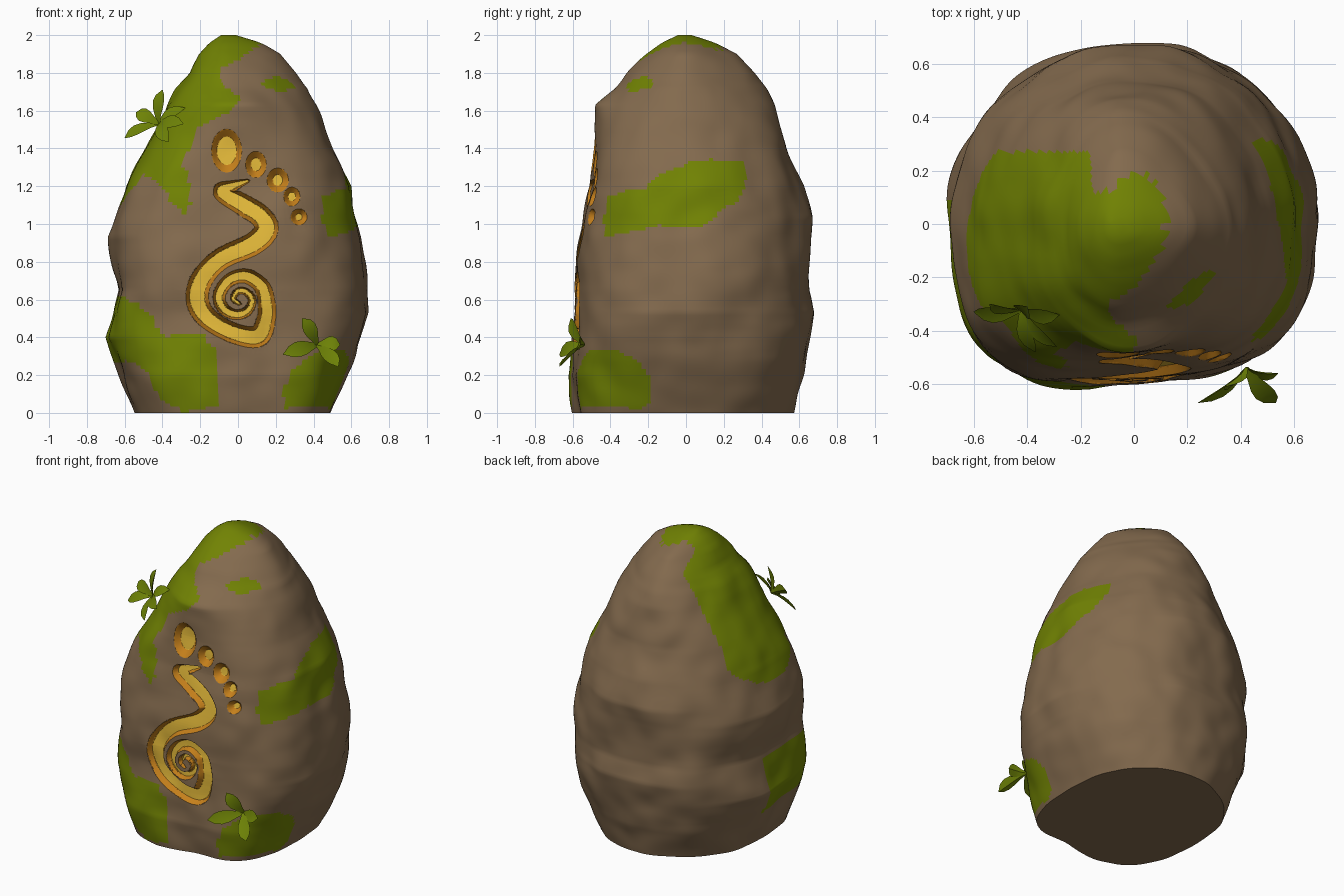
import bpy, bmesh, math
from mathutils import Vector, noise
from mathutils.kdtree import KDTree

if "Cube" in bpy.data.objects:
    bpy.data.objects.remove(bpy.data.objects["Cube"])


def material(name, rgb):
    m = bpy.data.materials.new(name)
    m.diffuse_color = (*rgb, 1)
    m.use_nodes = True
    m.node_tree.nodes["Principled BSDF"].inputs["Base Color"].default_value = m.diffuse_color
    return m


STONE = material("brown stone", (0.228, 0.145, 0.076))
MOSS = material("moss green", (0.165, 0.225, 0.001))
GOLD = material("gold", (0.78, 0.49, 0.042))
ORANGE = material("dark orange", (0.56, 0.215, 0.011))
LEAF = material("leaf green", (0.155, 0.225, 0.002))


def make_object(name, bm, mats, angle):
    me = bpy.data.meshes.new(name)
    bm.to_mesh(me)
    bm.free()
    for m in mats:
        me.materials.append(m)
    ob = bpy.data.objects.new(name, me)
    bpy.context.collection.objects.link(ob)
    bpy.ops.object.select_all(action='DESELECT')
    ob.select_set(True)
    bpy.context.view_layer.objects.active = ob
    bpy.ops.object.shade_smooth_by_angle(angle=math.radians(angle))
    return ob


def skin(bm, loops):
    """Join closed vertex loops into a capped solid."""
    rows = [[bm.verts.new(p) for p in loop] for loop in loops]
    n = len(rows[0])
    for a, b in zip(rows, rows[1:]):
        for k in range(n):
            bm.faces.new((a[k], a[(k + 1) % n], b[(k + 1) % n], b[k]))
    bm.faces.new(rows[0])
    bm.faces.new(rows[-1])


# Boulder outline: height, left, right, front, back
PROFILE = [
    (0, -.54, .50, -.58, .56), (.2, -.62, .58, -.61, .62), (.4, -.70, .66, -.59, .66),
    (.53, -.66, .695, -.58, .685), (.65, -.63, .68, -.58, .655), (.93, -.69, .64, -.55, .66),
    (1.03, -.66, .62, -.54, .67), (1.2, -.60, .59, -.51, .62), (1.4, -.50, .49, -.49, .53),
    (1.63, -.38, .415, -.475, .465), (1.72, -.32, .38, -.37, .42), (1.8, -.25, .31, -.31, .36),
    (1.9, -.20, .22, -.20, .27), (1.96, -.15, .12, -.12, .16), (2.0, -.09, -.01, -.04, .03)]


def profile_at(z):
    for a, b in zip(PROFILE, PROFILE[1:]):
        if z <= b[0]:
            t = (z - a[0]) / (b[0] - a[0])
            return [p + (q - p) * t for p, q in zip(a[1:], b[1:])]
    return PROFILE[-1][1:]


def ring(z, n=160):
    exact = profile_at(z)
    span = min(.25, z, 2 - z)
    around = [profile_at(z + span * k / 4) for k in range(-4, 5)]
    soft = [sum(col) / 9 for col in zip(*around)]
    top = max(0, min(1, (z - 1.15) / .5))
    ax = -.05 * max(0, (z - 1.2) / .8)              # axis leans to the summit
    pts = []
    for i in range(n):
        t = math.tau * (i + .5) / n
        c, s = math.cos(t), math.sin(t)
        e = 3.1 - .9 * top if s < 0 else 2.2 - .2 * top
        k = (abs(c) ** e + abs(s) ** e) ** (-1 / e)
        ix, iy = (1 if c > 0 else 0), (3 if s > 0 else 2)
        # Bumps of the outline fade away from its own direction
        rx = soft[ix] + (exact[ix] - soft[ix]) * c ** 4 - ax
        ry = soft[iy] + (exact[iy] - soft[iy]) * s ** 4
        p = Vector((ax + abs(c) * k * rx, abs(s) * k * ry, z))
        if s < 0:                                   # front face turns slightly
            p.y += .07 * p.x * -s
        d = noise.noise(p * 3.1) * .024 + noise.noise(p * 6.5 + Vector((5, 2, 1))) * .012
        d *= min(1, (exact[1] - exact[0]) * 1.5)
        p.x += c * d
        p.y += s * d
        pts.append(p)
    return pts


def inside(u, v, poly):
    hit = False
    for (x1, y1), (x2, y2) in zip(poly, poly[1:] + poly[:1]):
        if (y1 > v) != (y2 > v) and u < (x2 - x1) * (v - y1) / (y2 - y1) + x1:
            hit = not hit
    return hit


# Moss outlines: (x, z) for the front patches, (y, z) for the side patches
CROWN = [(-.4, 2.1), (.13, 2.1), (.12, 1.95), (0, 1.87), (-.1, 1.82), (-.08, 1.73), (.02, 1.67),
         (-.05, 1.59), (-.22, 1.51), (-.25, 1.4), (-.3, 1.34), (-.25, 1.2), (-.26, 1.03), (-.34, 1.1),
         (-.42, 1.23), (-.5, 1.26), (-.58, 1.16), (-.62, 1.1), (-.8, 1.1)]
LOW_LEFT = [(-.8, .5), (-.7, .62), (-.6, .62), (-.49, .54), (-.38, .41), (-.18, .41), (-.12, .33),
            (-.1, .17), (-.11, .04), (-.28, 0), (-.41, .07), (-.47, .2), (-.55, .27), (-.8, .26)]
SPOT = [(.12, 1.73), (.15, 1.77), (.23, 1.78), (.31, 1.73), (.29, 1.71), (.2, 1.7)]
SIDE = [(-.44, 1.02), (-.41, 1.14), (-.35, 1.17), (-.22, 1.19), (-.1, 1.28), (.02, 1.32),
        (.15, 1.34), (.31, 1.33), (.33, 1.23), (.27, 1.12), (.2, 1.08), (.12, 1.0), (0, .98),
        (-.14, .99), (-.28, .96), (-.43, .93)]
LOW_RIGHT_FRONT = [(.25, .03), (.235, .12), (.3, .24), (.42, .32), (.9, .36), (.9, .0), (.35, .01)]
LOW_RIGHT_SIDE = [(-.8, .36), (-.5, .36), (-.38, .34), (-.26, .28), (-.19, .18), (-.2, .02),
                  (-.4, .03), (-.8, .03)]


def mossy(p):
    w = noise.noise(p * 16) * .012
    x, y, z = p.x + w, p.y - w, p.z + w
    back = .27 if x < -.16 else .12 if x < -.06 else .19 - .9 * max(0, x - .04)
    return (inside(x, z, CROWN) and y < back
            or inside(x, z, LOW_LEFT) and y < .1
            or inside(x, z, SPOT) and y < 0
            or inside(y, z, SIDE) and x > .3
            or inside(x, z, LOW_RIGHT_FRONT) and inside(y, z, LOW_RIGHT_SIDE))


def smooth_path(pts, steps=12):
    v = [Vector(p) for p in pts]
    v = [2 * v[0] - v[1]] + v + [2 * v[-1] - v[-2]]
    out = []
    for a, b, c, d in zip(v, v[1:], v[2:], v[3:]):
        for i in range(steps):
            t = i / steps
            out.append(.5 * (2 * b + (c - a) * t + (2 * a - 5 * b + 4 * c - d) * t * t
                             + (3 * b - a - 3 * c + d) * t ** 3))
    return out + [v[-2]]


# Winding groove: x, z, half width
GROOVE = smooth_path([
    (.05, 1.228, .01), (-.03, 1.2, .03), (-.085, 1.17, .046), (.02, 1.105, .056), (.12, 1.04, .058),
    (.15, .97, .062), (.08, .895, .06), (-.09, .815, .056), (-.19, .71, .058), (-.215, .6, .06),
    (-.165, .505, .055), (-.03, .425, .053), (.105, .405, .056), (.15, .5, .049), (.15, .58, .047),
    (.125, .67, .042), (.04, .725, .038), (-.05, .70, .034), (-.1, .62, .032), (-.075, .55, .03),
    (-.01, .52, .027), (.05, .54, .024), (.075, .595, .021), (.045, .64, .019), (0, .645, .017),
    (-.025, .605, .015), (.005, .58, .011)])
# Toe pits: x, z, half width, half height
TOES = ((-.06, 1.388, .08, .115), (.095, 1.315, .055, .07), (.21, 1.232, .057, .064),
        (.285, 1.145, .043, .05), (.322, 1.037, .043, .043))
DEPTH = .034
groove_tree = KDTree(len(GROOVE))
for i, p in enumerate(GROOVE):
    groove_tree.insert((p.x, p.y, 0), i)
groove_tree.balance()


def carving(x, z):
    """Distance to the carved edge (negative inside), wall width, outward direction."""
    best = (9, .018, 0, 0)
    for co, i, d in groove_tree.find_n((x, z, 0), 10):
        w = GROOVE[i].z
        if d - w < best[0]:
            k = max(d, 1e-6)
            best = (d - w, min(.02, .42 * w), (x - co.x) / k, (z - co.y) / k)
    tip = max(.6 * (x - .125) - (z - .35), abs(x - .11) * 1.6 - (z - .345)) * .6
    if tip < best[0] and z < .42 and tip < .03:     # pointed heel below the coil
        best = (tip, .02, 0, -1)
    for cx, cz, a, b in TOES:
        dx, dz = x - cx, z - cz
        d = (math.hypot(dx / a, dz / b) - 1) * (a + b) / 2
        if d < best[0]:
            k = max(math.hypot(dx, dz), 1e-6)
            best = (d, min(.034, .58 * a), dx / k, dz / k)
    return best


# Boulder body with moss
bm = bmesh.new()
skin(bm, [ring(2 * i / 120) for i in range(121)])
bmesh.ops.recalc_face_normals(bm, faces=bm.faces[:])
for f in bm.faces:
    f.material_index = int(f.normal.z > -.99 and mossy(f.calc_center_median()))

# Finer faces where the symbol is carved
edges = set()
for f in bm.faces:
    c = f.calc_center_median()
    if len(f.verts) == 4 and c.y < -.3 and f.normal.y < -.3 and carving(c.x, c.z)[0] < .03:
        edges.update(f.edges)
bmesh.ops.subdivide_edges(bm, edges=list(edges), cuts=3, use_grid_fill=True)
bmesh.ops.triangulate(bm, faces=bm.faces[:])

# Carve: orange sloping walls and a golden floor
for v in bm.verts:
    if v.co.y < -.3 and abs(v.co.x) < .45 and .3 < v.co.z < 1.55:
        d, wall, gx, gz = carving(v.co.x, v.co.z)
        for edge in (0, -wall):
            if abs(d - edge) < .0022:
                v.co.x -= gx * (d - edge)
                v.co.z -= gz * (d - edge)
                d = edge
                break
        v.co.y += DEPTH * max(0, min(1, -d / wall))
for f in bm.faces:
    c = f.calc_center_median()
    if c.y < -.25 and abs(c.x) < .45 and .3 < c.z < 1.55:
        d, wall = carving(c.x, c.z)[:2]
        if d < 0:
            f.material_index = 3 if d > -wall else 2
bm.normal_update()
make_object("boulder", bm, [STONE, MOSS, GOLD, ORANGE], 40)


# Leaf tufts
def tuft(name, root, out, tips, width):
    root, out = Vector(root), Vector(out).normalized()
    bm = bmesh.new()
    for tip in tips:
        tip = Vector(tip)
        bend = (root + tip) / 2 + out * .05
        side = (tip - root).cross(out).normalized()
        up = side.cross(tip - root).normalized()
        loops = []
        for t, w in ((0, .25), (.2, .55), (.4, .9), (.6, 1), (.8, .75), (1, .05)):
            c = root * (1 - t) ** 2 + bend * 2 * t * (1 - t) + tip * t * t
            w *= width
            loops.append([c + side * w, c - up * w * .12, c - side * w, c - up * w * .45])
        skin(bm, loops)
    bmesh.ops.recalc_face_normals(bm, faces=bm.faces[:])
    make_object(name, bm, [LEAF], 40)


tuft("upper_leaf_tuft", (-.42, -.32, 1.53), (-.5, -.6, .5),
     [(-.60, -.33, 1.455), (-.40, -.31, 1.71), (-.28, -.34, 1.615), (-.29, -.46, 1.53),
      (-.37, -.48, 1.435), (-.54, -.30, 1.59)], .039)
tuft("lower_leaf_tuft", (.42, -.54, .36), (.3, -1, .3),
     [(.24, -.67, .31), (.34, -.61, .50), (.53, -.67, .245), (.54, -.56, .36)], .042)
